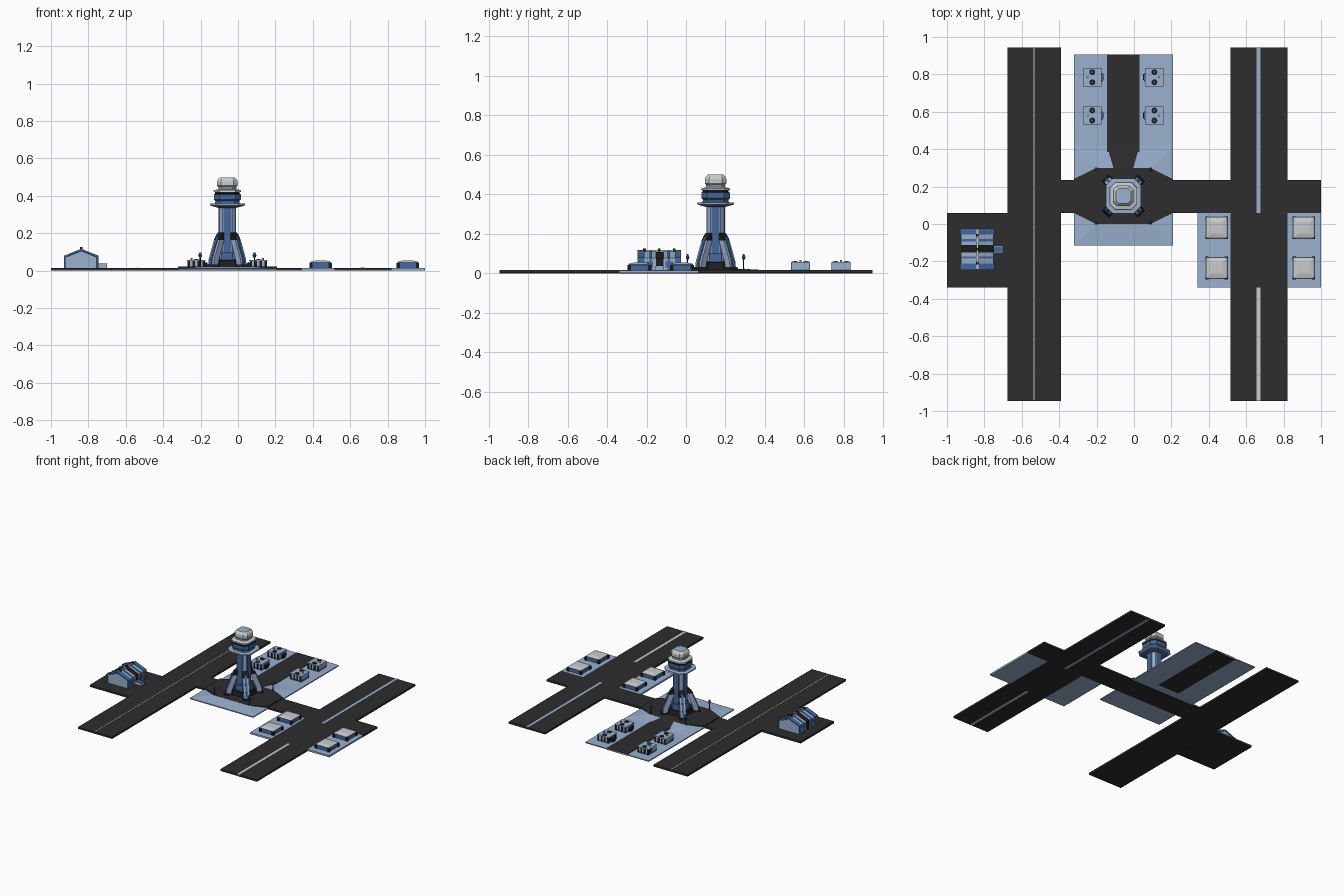
import bpy, bmesh, math
from mathutils import Matrix

if "Cube" in bpy.data.objects:
    bpy.data.objects.remove(bpy.data.objects["Cube"])


def material(name, rgb):
    m = bpy.data.materials.new(name)
    m.diffuse_color = (*rgb, 1)
    m.use_nodes = True
    m.node_tree.nodes["Principled BSDF"].inputs["Base Color"].default_value = m.diffuse_color
    return m


MATS = [material("asphalt", (0.026, 0.026, 0.026)), material("light blue", (0.32, 0.44, 0.62)),
        material("dark blue", (0.055, 0.14, 0.34)), material("pale grey", (0.58, 0.60, 0.60)),
        material("black trim", (0.012, 0.012, 0.013))]
ASPHALT, LIGHT, BLUE, GREY, BLACK = range(5)


def loft(name, rings, mats, caps=None):
    """Skin a list of rings; one material per band, optional pair for the end caps."""
    if isinstance(mats, int):
        mats = [mats] * (len(rings) - 1)
    caps = caps or (mats[0], mats[-1])
    bm = bmesh.new()
    vs = [[bm.verts.new(p) for p in r] for r in rings]
    n = len(rings[0])
    for k, mat in enumerate(mats):
        for i in range(n):
            j = (i + 1) % n
            bm.faces.new((vs[k][i], vs[k][j], vs[k + 1][j], vs[k + 1][i])).material_index = mat
    bm.faces.new(vs[0]).material_index = caps[0]
    bm.faces.new(vs[-1]).material_index = caps[1]
    bmesh.ops.recalc_face_normals(bm, faces=bm.faces)
    me = bpy.data.meshes.new(name)
    bm.to_mesh(me)
    bm.free()
    for m in MATS:
        me.materials.append(m)
    ob = bpy.data.objects.new(name, me)
    bpy.context.collection.objects.link(ob)
    return ob


def rect(x0, x1, y0, y1, z):
    return [(x0, y0, z), (x1, y0, z), (x1, y1, z), (x0, y1, z)]


def box(name, x0, x1, y0, y1, z0, z1, mat):
    return loft(name, [rect(x0, x1, y0, y1, z0), rect(x0, x1, y0, y1, z1)], mat)


def circle(x, y, r, z, n=10):
    return [(x + r * math.cos(2 * math.pi * i / n), y + r * math.sin(2 * math.pi * i / n), z) for i in range(n)]


def oct_ring(h, z, c=0.4):
    """Square of half width h with its corners cut, around the tower axis."""
    k = h * (1 - c)
    return [(TX + a, TY + b, z) for a, b in
            ((h, -k), (h, k), (k, h), (-k, h), (-h, k), (-h, -k), (-k, -h), (k, -h))]


TX, TY, G = -0.057, 0.15, 0.015

# Runways, roads and aprons
box("left_runway", -0.675, -0.39, -0.945, 0.945, 0.001, G, ASPHALT)
box("right_runway", 0.515, 0.82, -0.945, 0.945, 0.001, G, ASPHALT)
box("hangar_apron", -1, -0.675, -0.34, 0.06, 0, G, ASPHALT)
box("cross_road", -0.39, 0.515, 0.06, 0.235, 0.001, G, ASPHALT)
box("east_road", 0.82, 1, 0.06, 0.235, 0.001, G, ASPHALT)
box("centre_apron", -0.322, 0.208, -0.115, 0.905, 0.003, 0.011, LIGHT)
box("north_road", -0.145, 0.03, 0.30, 0.905, 0.001, 0.014, ASPHALT).hide_render = False
for n, x0, x1 in (("west", 0.34, 0.515), ("east", 0.82, 1.0)):
    box(n + "_pod_apron", x0, x1, -0.34, 0.06, 0.002, G, LIGHT)

# Painted centre lines
box("left_runway_line", -0.538, -0.532, -0.94, 0.94, G, 0.0165, GREY)
box("right_runway_blue_line", 0.655, 0.676, 0.06, 0.945, 0, 0.0165, LIGHT)
box("right_runway_pale_line", 0.655, 0.676, -0.945, -0.34, 0, 0.0165, GREY)

# Sloped skirt and raised plaza around the tower
loft("plaza_skirt", [rect(-0.322, 0.208, -0.115, 0.42, 0.011), rect(-0.20, 0.088, 0.0, 0.30, 0.021)], LIGHT)
plaza = [(TX + sx * a, TY + sy * b) for sx, sy, a, b in (
    (1, -1, 0.265, 0.09), (1, 1, 0.265, 0.09), (1, 1, 0.145, 0.15), (-1, 1, 0.145, 0.15),
    (-1, 1, 0.265, 0.09), (-1, -1, 0.265, 0.09), (-1, -1, 0.145, 0.15), (1, -1, 0.145, 0.15))]
loft("plaza", [[(x, y, 0.004) for x, y in plaza], [(x, y, 0.022) for x, y in plaza]], ASPHALT)
taper = [(-0.145, 0.42, 0.0145), (-0.11, 0.30, 0.022), (-0.004, 0.30, 0.022), (0.03, 0.42, 0.0145)]
loft("north_road_taper", [[(x, y, 0.004) for x, y, z in taper], taper], ASPHALT)

# Tower shaft with blue strips on its four sides
loft("tower_base", [oct_ring(0.075, 0.02), oct_ring(0.065, 0.055), oct_ring(0.05, 0.06)], BLACK)
loft("tower_shaft", [oct_ring(0.043, 0.05), oct_ring(0.043, 0.35)], LIGHT)
for i in range(4):
    turn = Matrix.Translation((TX, TY, 0)) @ Matrix.Rotation(i * math.pi / 2, 4, 'Z')
    box("shaft_strip", -0.02, 0.02, -0.047, -0.04, 0.05, 0.345, BLUE).matrix_world = turn
    box("shaft_door", -0.03, 0.03, -0.058, -0.04, 0.055, 0.10, BLUE).matrix_world = turn

# Tower cab: gallery, windows, roof and dome, lofted bottom to top
cab = [(0.045, 0.335), (0.082, 0.345), (0.094, 0.350), (0.094, 0.358), (0.066, 0.360), (0.064, 0.372),
       (0.072, 0.380), (0.072, 0.408), (0.066, 0.412), (0.066, 0.420), (0.074, 0.421), (0.072, 0.430),
       (0.048, 0.436), (0.048, 0.448), (0.055, 0.455), (0.055, 0.478), (0.050, 0.488), (0.040, 0.499)]
loft("tower_cab", [oct_ring(h, z) for h, z in cab],
     [BLUE, LIGHT, GREY, LIGHT, BLUE, BLUE, BLUE, BLACK, BLACK, LIGHT, GREY, GREY, LIGHT, GREY, GREY, GREY, GREY],
     (LIGHT, LIGHT))

# Four leaning corner legs with dark caps and a dark spine
leg = [(0.092, 0.125, 0.02), (0.083, 0.121, 0.06), (0.045, 0.080, 0.165), (0.038, 0.068, 0.185), (0.03, 0.05, 0.205)]
for i in range(4):
    turn = Matrix.Translation((TX, TY, 0)) @ Matrix.Rotation(math.pi / 4 + i * math.pi / 2, 4, 'Z')
    loft("tower_leg", [rect(a, b, -0.021, 0.021, z) for a, b, z in leg],
         [LIGHT, LIGHT, BLACK, BLACK]).matrix_world = turn
    loft("leg_spine", [rect(b - 0.01, b + 0.006, -0.007, 0.007, z) for a, b, z in leg[:4]], BLUE).matrix_world = turn
    loft("leg_foot", [rect(0.08, 0.137, -0.026, 0.026, 0.02), rect(0.085, 0.131, -0.023, 0.023, 0.032)],
         BLACK).matrix_world = turn

# Lamp posts at the plaza corners
for sx in (-1, 1):
    for sy in (-1, 1):
        x, y = TX + sx * 0.145, TY + sy * 0.142
        loft("lamp_post", [circle(x, y, 0.006, 0.015, 6), circle(x, y, 0.003, 0.03, 6),
                           circle(x, y, 0.003, 0.075, 6)], BLACK)
        loft("lamp_head", [circle(x, y, 0.004, 0.068, 6), circle(x, y, 0.011, 0.08, 6),
                           circle(x, y, 0.004, 0.098, 6)], BLUE)

# Hangar: gabled section swept along y, with raised ribs and inset end walls
HX = -0.8375


def gable(s, y):
    pts = [(-0.092, 0), (0.092, 0), (0.092, 0.065), (0.0, 0.102), (-0.092, 0.065)]
    return [(HX + a * s, y, G + b * s) for a, b in pts]


bands = [(0.035, BLUE, 1), (0.025, LIGHT, 0.95), (0.012, BLUE, 0.98), (0.02, LIGHT, 0.95), (0.04, BLACK, 0.92),
         (0.02, LIGHT, 0.95), (0.012, BLUE, 0.98), (0.025, LIGHT, 0.95), (0.031, BLUE, 1)]
y = -0.245
rings, mats = [gable(0.88, y + 0.003), gable(0.9, y)], [BLUE, BLUE]
for width, mat, s in bands:
    rings += [gable(s, y), gable(s, y + width)]
    mats += [mat, BLUE]
    y += width
rings += [gable(0.9, y), gable(0.88, y - 0.003)]
mats += [BLUE]
loft("hangar", rings, mats, (LIGHT, LIGHT))
box("hangar_ridge", HX - 0.005, HX + 0.005, -0.24, -0.03, 0.105, 0.119, GREY)
for yy in (-0.21, -0.135, -0.06):
    box("ridge_vent", HX - 0.007, HX + 0.007, yy - 0.007, yy + 0.007, 0.11, 0.126, BLACK)
for s in (-1, 1):
    for yy in (-0.185, -0.085):
        x = HX + s * 0.088
        box("hangar_side_window", x - 0.002, x + 0.002, yy - 0.018, yy + 0.018, 0.03, 0.06, BLUE)
box("hangar_annex", -0.75, -0.70, -0.155, -0.115, G, 0.036, LIGHT)
box("annex_roof", -0.75, -0.697, -0.15, -0.12, 0.036, 0.039, BLUE)

# Storage pods with pale hipped roofs
for x in (0.442, 0.908):
    for y in (-0.02, -0.235):
        def sq(h, z):
            return rect(x - h, x + h, y - h, y + h, z)
        loft("pod", [sq(0.056, G), sq(0.056, 0.043)], BLUE)
        loft("pod_roof", [sq(0.052, 0.042), sq(0.057, 0.044), sq(0.053, 0.048), sq(0.03, 0.054)],
             [BLUE, GREY, GREY])
        for a in (-1, 1):
            for b in (-1, 1):
                cx, cy = x + a * 0.052, y + b * 0.052
                box("pod_corner", cx - 0.009, cx + 0.009, cy - 0.009, cy + 0.009, G, 0.041, BLACK)

# Fan buildings, mirrored across the north road
for s in (-1, 1):
    x = TX + s * 0.166
    for y in (0.58, 0.785):
        box("fan_building", x - 0.046, x + 0.046, y - 0.046, y + 0.046, 0.01, 0.053, LIGHT)
        box("fan_building_roof", x - 0.049, x + 0.049, y - 0.049, y + 0.049, 0.051, 0.056, LIGHT)
        for k in (-0.04, -0.013, 0.013, 0.04):
            box("wall_pillar", x + k - 0.006, x + k + 0.006, y - 0.0485, y + 0.0485, 0.01, 0.051, BLACK)
        box("wall_band", x - 0.047, x + 0.047, y - 0.047, y + 0.047, 0.01, 0.02, BLUE)
        for d in (-0.027, 0.027):
            loft("roof_fan", [circle(x, y + d, 0.016, 0.055), circle(x, y + d, 0.016, 0.06)], BLACK)
            loft("fan_hub", [circle(x, y + d, 0.006, 0.06, 6), circle(x, y + d, 0.006, 0.0615, 6)], BLUE)
        loft("roof_vent", [circle(x + s * 0.025, y, 0.006, 0.055, 8), circle(x + s * 0.025, y, 0.006, 0.068, 8)], GREY)
        d = x - s * 0.052
        box("building_door", d - 0.008, d + 0.008, y - 0.016, y + 0.016, 0.01, 0.042, BLACK)
        box("door_canopy", d - 0.004, d + 0.004, y - 0.022, y + 0.022, 0.04, 0.045, BLUE)
